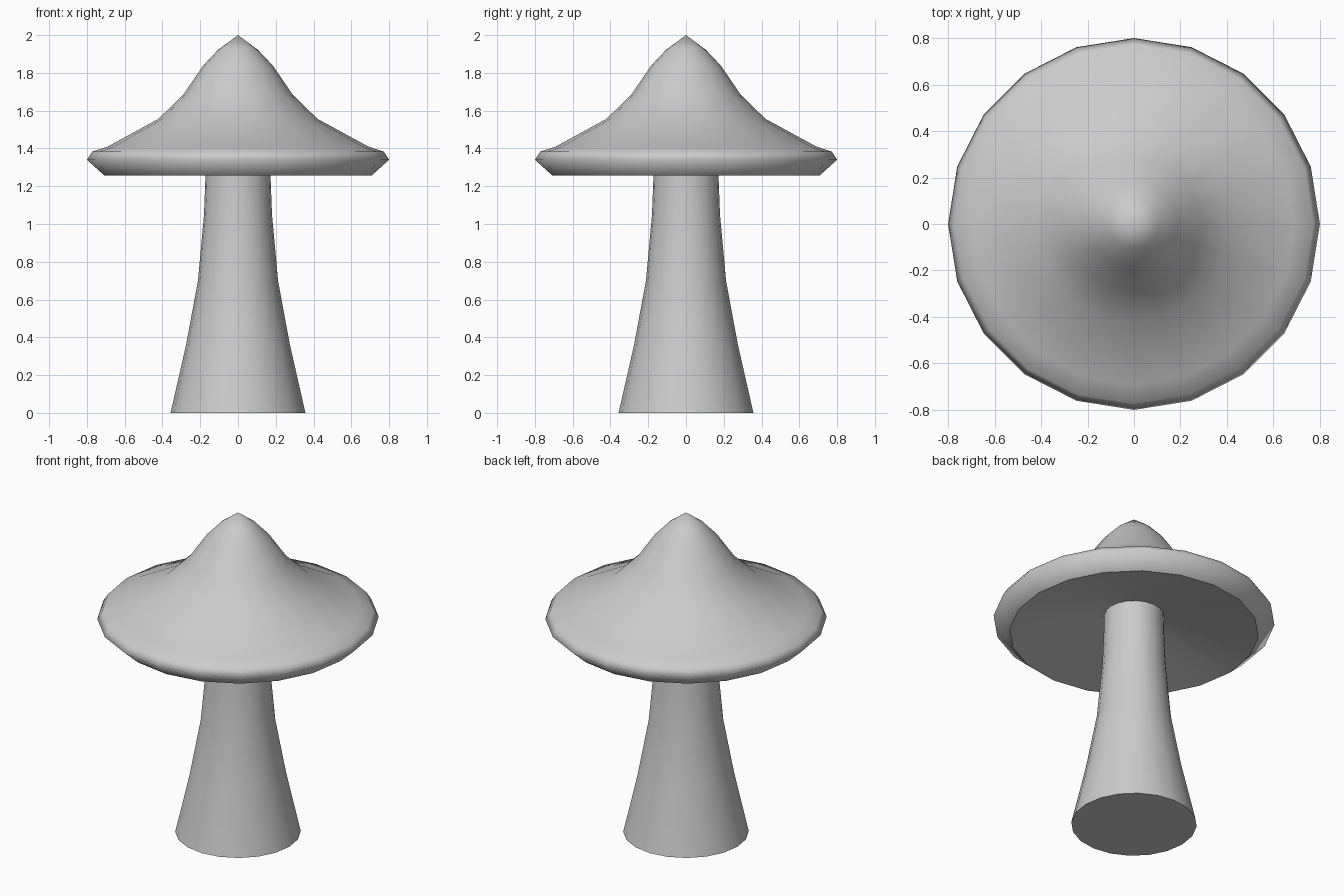
import bpy, bmesh
from math import sin, cos, tau

if "Cube" in bpy.data.objects:
    bpy.data.objects.remove(bpy.data.objects["Cube"])

SIDES = 20


def lathe(name, profile, sharp_rings=()):
    """Revolve (radius, z) points, listed from the inside bottom to the top."""
    bm = bmesh.new()
    rings = []
    for r, z in profile:
        if r == 0:
            rings.append([bm.verts.new((0, 0, z))] * SIDES)
        else:
            rings.append([bm.verts.new((r * cos(tau * k / SIDES), r * sin(tau * k / SIDES), z))
                          for k in range(SIDES)])
    for a, b in zip(rings, rings[1:]):
        for k in range(SIDES):
            n = (k + 1) % SIDES
            quad = [a[k], a[n], b[n], b[k]]
            bm.faces.new(list(dict.fromkeys(quad))).smooth = True
    for i in sharp_rings:
        for k in range(SIDES):
            bm.edges.get((rings[i][k], rings[i][(k + 1) % SIDES])).smooth = False
    mesh = bpy.data.meshes.new(name)
    bm.to_mesh(mesh)
    bm.free()
    obj = bpy.data.objects.new(name, mesh)
    bpy.context.collection.objects.link(obj)
    return obj


# Flared stem with a flat foot
lathe("stem", [(0, 0), (0.357, 0), (0.275, 0.36), (0.212, 0.70),
               (0.18, 1.05), (0.172, 1.26), (0.17, 1.37)], sharp_rings=[1])

# Pointed cap: hollow underside, bevelled rim, bell-shaped top
lathe("cap", [(0.17, 1.37), (0.708, 1.257), (0.80, 1.34), (0.772, 1.383),
              (0.69, 1.41), (0.42, 1.557), (0.286, 1.69), (0.185, 1.838),
              (0.105, 1.923), (0, 2.0)], sharp_rings=[1])
